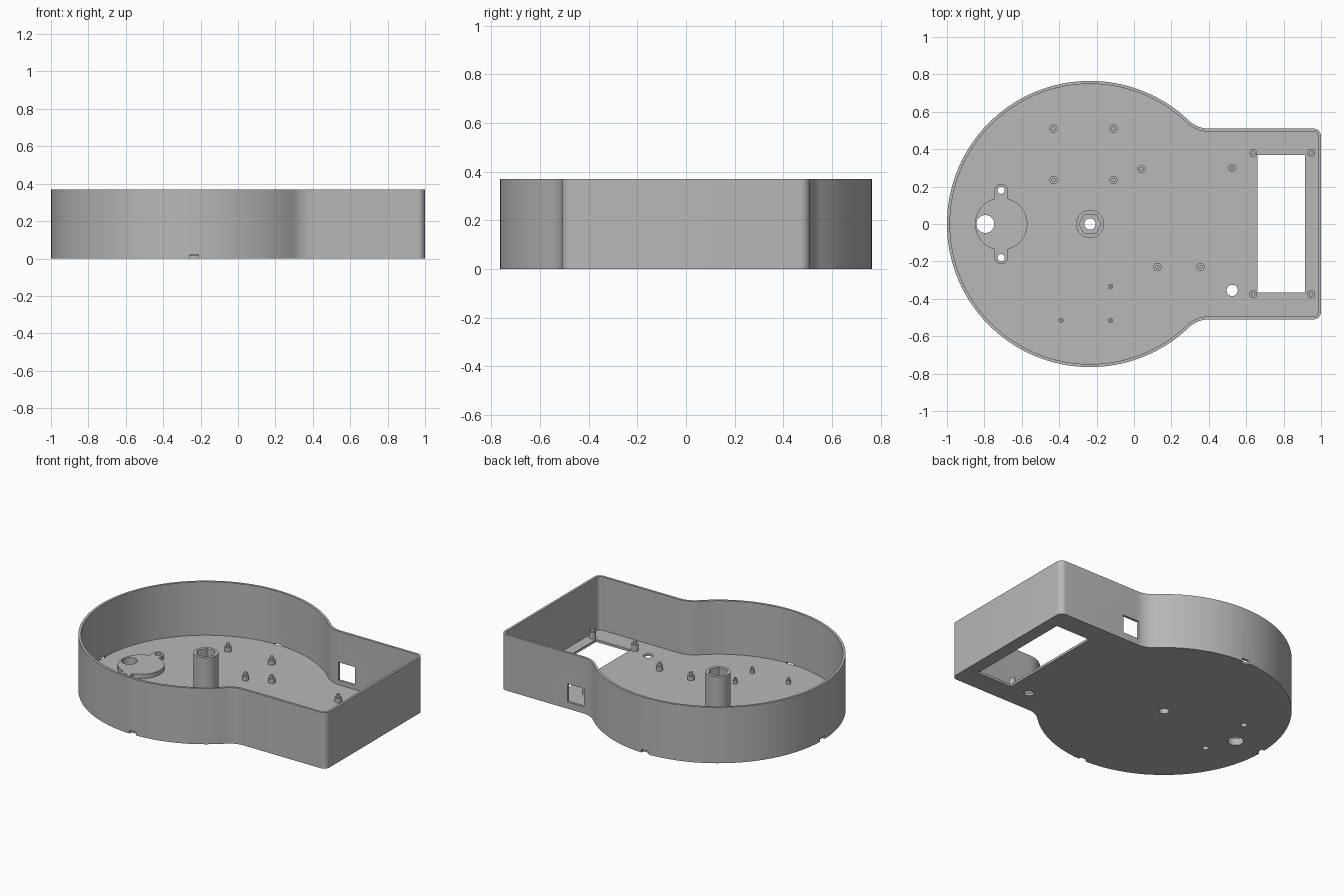
import bpy, bmesh
from math import sin, cos, pi, radians, atan2, acos, asin

if "Cube" in bpy.data.objects:
    bpy.data.objects.remove(bpy.data.objects["Cube"], do_unlink=True)

GREY = bpy.data.materials.new("plain grey plastic")
GREY.use_nodes = True
GREY.diffuse_color = (0.48, 0.48, 0.48, 1)
GREY.node_tree.nodes["Principled BSDF"].inputs["Base Color"].default_value = (0.48, 0.48, 0.48, 1)

CX, R, HALF, HEIGHT, FLOOR, WALL = -0.235, 0.765, 0.51, 0.37, 0.016, 0.016
FILLET, CORNER = 0.153, 0.04


def finish(name, bm):
    bmesh.ops.recalc_face_normals(bm, faces=bm.faces)
    mesh = bpy.data.meshes.new(name)
    bm.to_mesh(mesh)
    bm.free()
    ob = bpy.data.objects.new(name, mesh)
    bpy.context.collection.objects.link(ob)
    mesh.materials.append(GREY)
    return ob


def stack(name, loops):
    """Skin a list of matching closed loops and cap both ends."""
    bm = bmesh.new()
    rings = [[bm.verts.new(p) for p in loop] for loop in loops]
    n = len(rings[0])
    for a, b in zip(rings, rings[1:]):
        for i in range(n):
            j = (i + 1) % n
            bm.faces.new((a[i], a[j], b[j], b[i]))
    bm.faces.new(rings[0])
    bm.faces.new(rings[-1])
    return finish(name, bm)


def arc(cx, cy, r, a0, a1, n):
    return [(cx + r * cos(a0 + (a1 - a0) * i / n), cy + r * sin(a0 + (a1 - a0) * i / n))
            for i in range(n + 1)]


def at(points, z):
    return [(x, y, z) for x, y in points]


def circle(x, y, r, n):
    return arc(x, y, r, 0, 2 * pi, n)[:-1]


def lathe(name, x, y, profile, n=24):
    return stack(name, [at(circle(x, y, r, n), z) for r, z in profile])


def box(name, x0, x1, y0, y1, z0, z1):
    pts = [(x0, y0), (x1, y0), (x1, y1), (x0, y1)]
    return stack(name, [at(pts, z0), at(pts, z1)])


def cut(ob, cutter):
    cutter.hide_render = True
    mod = ob.modifiers.new("cut", "BOOLEAN")
    mod.operation, mod.solver, mod.object = "DIFFERENCE", "EXACT", cutter
    bpy.ops.object.select_all(action="DESELECT")
    bpy.context.view_layer.objects.active = ob
    ob.select_set(True)
    bpy.ops.object.modifier_apply(modifier=mod.name)
    bpy.data.objects.remove(cutter, do_unlink=True)


def smooth(ob):
    bpy.ops.object.select_all(action="DESELECT")
    bpy.context.view_layer.objects.active = ob
    ob.select_set(True)
    bpy.ops.object.shade_smooth_by_angle(angle=radians(30))


def outline(d):
    """Round drum blended into a square-ended arm, inset by d."""
    fy = HALF + FILLET
    fx = CX + ((R + FILLET) ** 2 - fy ** 2) ** 0.5
    a = atan2(fy, fx - CX)
    upper = arc(1 - CORNER, HALF - CORNER, CORNER - d, 0, pi / 2, 8)
    upper += arc(fx, fy, FILLET + d, -pi / 2, a - pi, 10)
    upper += arc(CX, 0, R - d, a, pi, 48)[1:]
    lower = [(x, -y) for x, y in reversed(upper[:-1])]
    return upper + lower


# Open tray: outer skin, rim, inner skin and floor
tray = stack("tray_shell", [at(outline(0), 0), at(outline(0), HEIGHT),
                            at(outline(WALL), HEIGHT), at(outline(WALL), FLOOR)])

# Display opening, side port and cable notches
cut(tray, box("cutter", 0.66, 0.915, -0.365, 0.37, -0.1, 0.1))
cut(tray, box("cutter", 0.39, 0.51, 0.4, 0.6, 0.045, 0.165))
for dx, dy in ((0, -1), (0, 1), (-1, 0)):
    x, y, w, t = CX + dx * R, dy * R, 0.025, 0.02
    hx, hy = (t, w) if dx else (w, t)
    cut(tray, box("cutter", x - hx, x + hx, y - hy, y + hy, -0.05, 0.021))

# Motor pad: disc with two rounded ears
PX, PR, EAR, EAR_Y = -0.71, 0.14, 0.035, 0.18
t = acos(EAR / PR)
half = arc(PX, EAR_Y, EAR, 0, pi, 12) + arc(PX, 0, PR, pi - t, pi + t, 32)
pad_pts = half + [(2 * PX - x, -y) for x, y in half]
pad = stack("motor_pad", [at(pad_pts, 0.008), at(pad_pts, 0.045)])

# Central tower with a hexagonal nut pocket
tower = lathe("centre_tower", CX, 0, [(0.075, 0.008), (0.075, 0.25)], 48)
cut(tower, lathe("cutter", CX, 0, [(0.06, 0.13), (0.06, 0.3)], 6))

# Through holes
holes = [(-0.795, 0, 0.048, (tray, pad)), (CX, 0, 0.03, (tray, tower)),
         (0.525, -0.355, 0.03, (tray,))]
holes += [(PX, s * EAR_Y, 0.019, (tray, pad)) for s in (1, -1)]
for x, y, r, targets in holes:
    for ob in targets:
        cut(ob, lathe("cutter", x, y, [(r, -0.1), (r, 0.4)], 32))

for ob in (tray, pad, tower):
    smooth(ob)


# Stepped board pegs, small pegs and hollow display posts
def pegs(name, places, profile):
    for i, (x, y) in enumerate(places):
        smooth(lathe(f"{name}_{i + 1}", x, y, profile))


pegs("board_peg", [(-0.43, 0.51), (-0.11, 0.51), (-0.43, 0.235), (-0.11, 0.235),
                   (0.04, 0.295), (0.525, 0.3), (0.125, -0.23), (0.355, -0.23)],
     [(0.022, 0.008), (0.022, 0.045), (0.011, 0.045), (0.011, 0.065)])
pegs("small_peg", [(-0.125, -0.335), (-0.125, -0.515), (-0.39, -0.515)],
     [(0.014, 0.008), (0.014, 0.04), (0.007, 0.04), (0.007, 0.055)])
pegs("display_post", [(x, y) for x in (0.637, 0.947) for y in (0.38, -0.375)],
     [(0.022, 0.008), (0.022, 0.06), (0.012, 0.06), (0.012, 0.08)])
